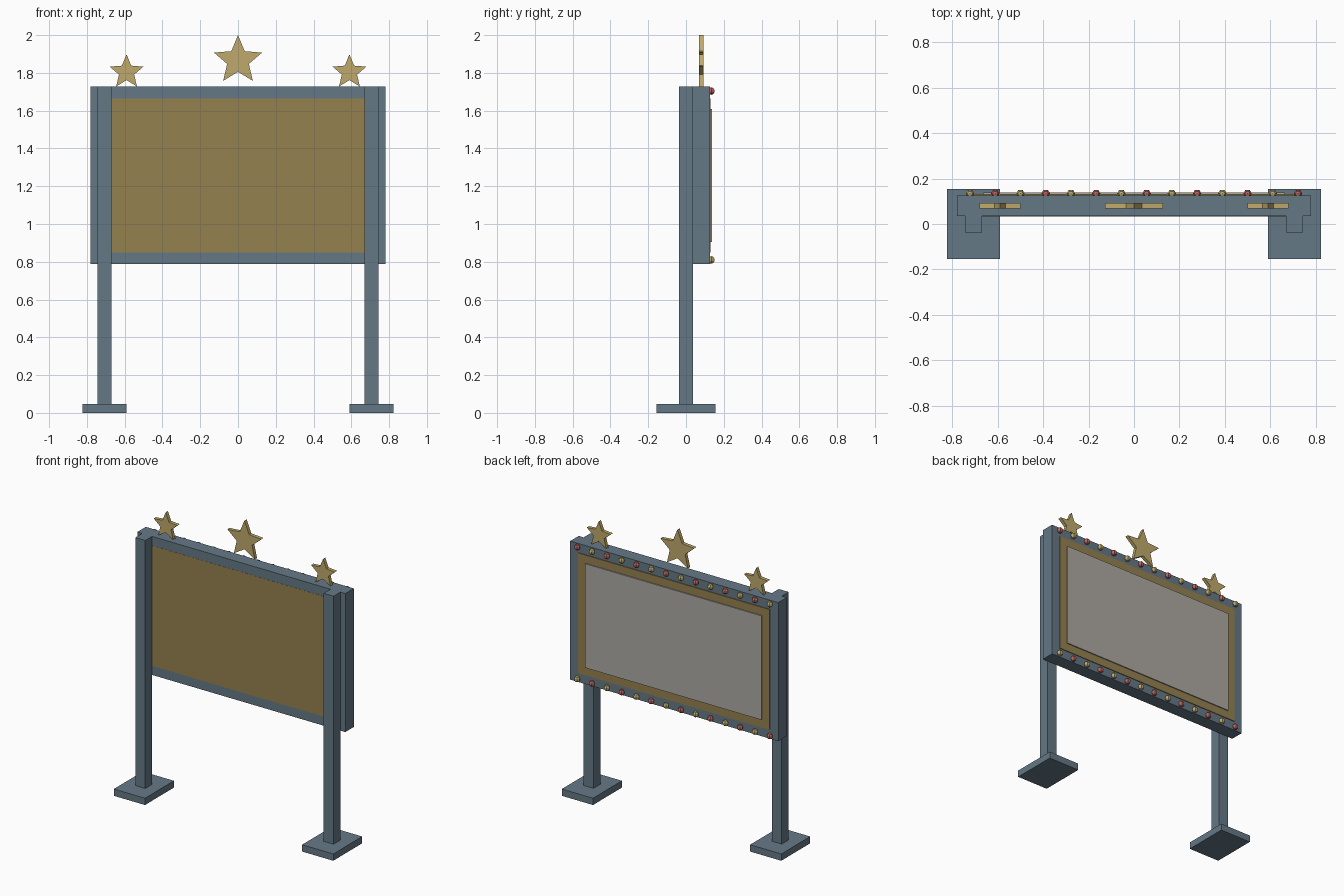
import bpy, bmesh, math
from mathutils import Matrix

if "Cube" in bpy.data.objects:
    bpy.data.objects.remove(bpy.data.objects["Cube"])


def material(name, rgb):
    m = bpy.data.materials.new(name)
    m.diffuse_color = (*rgb, 1)
    m.use_nodes = True
    m.node_tree.nodes["Principled BSDF"].inputs["Base Color"].default_value = m.diffuse_color
    return m


STEEL = material("slate_steel", (0.13, 0.19, 0.24))
GOLD = material("dull_gold", (0.30, 0.22, 0.08))
BRASS = material("bright_brass", (0.52, 0.40, 0.15))
RED = material("red_glass", (0.50, 0.13, 0.11))
SCREEN = material("pale_screen", (0.42, 0.40, 0.37))


def finish(name, bm, mat):
    bmesh.ops.recalc_face_normals(bm, faces=bm.faces)
    me = bpy.data.meshes.new(name)
    bm.to_mesh(me)
    bm.free()
    me.materials.append(mat)
    ob = bpy.data.objects.new(name, me)
    bpy.context.collection.objects.link(ob)
    return ob


def box(name, x, y, z, mat):
    """Box from (min, max) pairs on each axis."""
    bm = bmesh.new()
    size = [b - a for a, b in (x, y, z)]
    mid = [(a + b) / 2 for a, b in (x, y, z)]
    bmesh.ops.create_cube(bm, size=1, matrix=Matrix.Translation(mid) @ Matrix.Diagonal((*size, 1)))
    return finish(name, bm, mat)


def star(name, x, z, radius, y=0.08, depth=0.024):
    """Five-pointed star extruded along y."""
    bm = bmesh.new()
    ring = []
    for i in range(10):
        r = radius if i % 2 == 0 else radius * 0.45
        a = math.pi * i / 5
        ring.append(bm.verts.new((x + r * math.sin(a), y - depth / 2, z + r * math.cos(a))))
    face = bm.faces.new(ring)
    ext = bmesh.ops.extrude_face_region(bm, geom=[face], use_keep_orig=True)
    moved = [v for v in ext["geom"] if isinstance(v, bmesh.types.BMVert)]
    bmesh.ops.translate(bm, verts=moved, vec=(0, depth, 0))
    return finish(name, bm, BRASS)


# Posts and foot plates
for side, s in (("left", -1), ("right", 1)):
    cx = 0.706 * s
    box(f"{side}_post", (cx - 0.037, cx + 0.037), (-0.038, 0.036), (0, 1.727), STEEL)
    box(f"{side}_foot_plate", (cx - 0.117, cx + 0.117), (-0.155, 0.155), (0, 0.046), STEEL)

# Board frame
FY = (0.035, 0.126)
box("frame_top_rail", (-0.78, 0.78), FY, (1.665, 1.727), STEEL)
box("frame_bottom_rail", (-0.78, 0.78), FY, (0.788, 0.85), STEEL)
for side, s in (("left", -1), ("right", 1)):
    box(f"frame_{side}_stile", tuple(sorted((0.718 * s, 0.78 * s))), FY, (0.85, 1.665), STEEL)

# Gold backing panel and pale display surface
box("backing_panel", (-0.718, 0.718), (0.034, 0.131), (0.85, 1.665), GOLD)
box("display_surface", (-0.662, 0.662), (0.125, 0.138), (0.905, 1.61), SCREEN)

# Rows of bulbs in alternating colours
for row, (label, z) in enumerate((("top", 1.704), ("bottom", 0.81))):
    for i in range(14):
        bm = bmesh.new()
        bmesh.ops.create_uvsphere(bm, u_segments=6, v_segments=5, radius=0.02,
                                  matrix=Matrix.Translation((-0.722 + i * 1.444 / 13, 0.134, z))
                                  @ Matrix.Rotation(math.pi / 6, 4, "Z"))
        finish(f"{label}_bulb_{i + 1}", bm, RED if (i + row) % 2 else BRASS)

# Stars above the frame
star("centre_star", 0, 1.866, 0.134)
star("left_star", -0.59, 1.804, 0.094)
star("right_star", 0.59, 1.804, 0.094)
